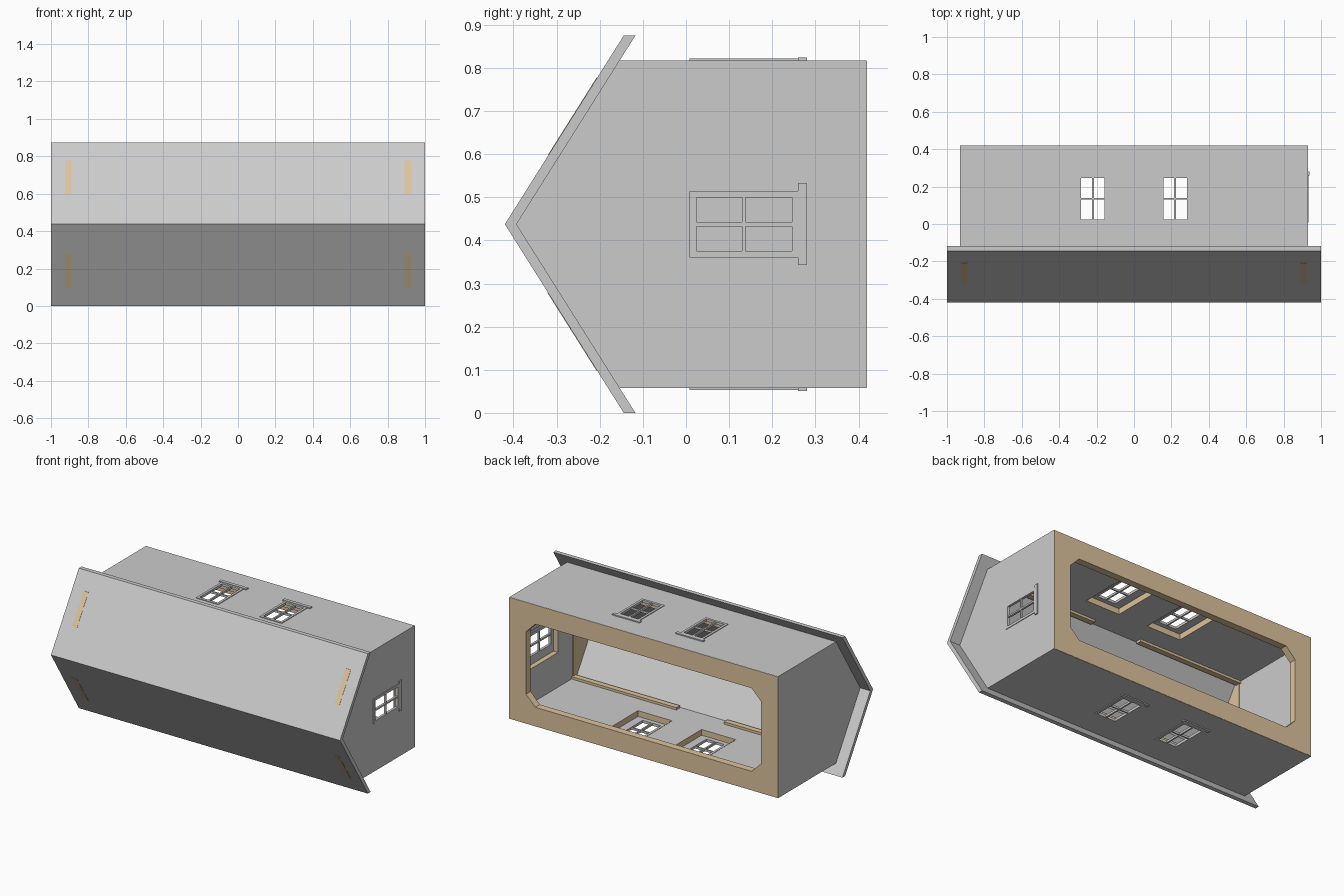
import bpy, bmesh
from mathutils import Matrix, Vector

if "Cube" in bpy.data.objects:
    bpy.data.objects.remove(bpy.data.objects["Cube"])

TAN = bpy.data.materials.new("wood")
TAN.diffuse_color = (0.72, 0.55, 0.34, 1)
TAN.use_nodes = True
TAN.node_tree.nodes["Principled BSDF"].inputs["Base Color"].default_value = TAN.diffuse_color
MID = 0.4375          # ridge height in z
WALL = 0.38           # half depth of the house in z
END = 0.93            # half length in x
SLOPE = 0.63
SIDE_Y = -0.155       # where wall meets roof


def prism(name, pts, a, b, mat=None, axis='x'):
    """Extrude a closed profile from a to b: (y,z) along x, or (x,z) along y."""
    put = (lambda p, t: (t, p[0], p[1])) if axis == 'x' else (lambda p, t: (p[0], t, p[1]))
    bm = bmesh.new()
    lo = [bm.verts.new(put(p, a)) for p in pts]
    hi = [bm.verts.new(put(p, b)) for p in pts]
    bm.faces.new(lo)
    bm.faces.new(hi)
    for i in range(len(pts)):
        j = (i + 1) % len(pts)
        bm.faces.new((lo[i], lo[j], hi[j], hi[i]))
    bmesh.ops.recalc_face_normals(bm, faces=bm.faces[:])
    me = bpy.data.meshes.new(name)
    bm.to_mesh(me)
    bm.free()
    ob = bpy.data.objects.new(name, me)
    bpy.context.collection.objects.link(ob)
    if mat:
        me.materials.append(mat)
    return ob


def box(name, x, y, z, mat=None):
    (x0, x1), (y0, y1), (z0, z1) = x, y, z
    return prism(name, [(y0, z0), (y1, z0), (y1, z1), (y0, z1)], x0, x1, mat)


def cut(ob, cutter):
    m = ob.modifiers.new("cut", 'BOOLEAN')
    m.operation, m.solver, m.object = 'DIFFERENCE', 'EXACT', cutter
    bpy.context.view_layer.objects.active = ob
    bpy.ops.object.modifier_apply(modifier=m.name)
    bpy.data.objects.remove(cutter)


# hollow wall shell with gables, open at the base
shell = prism("walls", [(0.418, MID - WALL), (SIDE_Y, MID - WALL), (-0.395, MID),
                        (SIDE_Y, MID + WALL), (0.418, MID + WALL)], -END, END)
IN = WALL - 0.045
cut(shell, box("cutter", (-0.89, 0.89), (-0.6, 0.6), (MID - IN, MID + IN)))

# base plate with chamfered opening
plate = box("base_plate", (-0.929, 0.929), (0.375, 0.42), (MID - 0.379, MID + 0.379), TAN)
X, Z, C = 0.813, 0.26, 0.065
octagon = [(X, Z - C), (X - C, Z), (C - X, Z), (-X, Z - C),
           (-X, C - Z), (C - X, -Z), (X - C, -Z), (X, C - Z)]
cut(plate, prism("cutter", [(x, z + MID) for x, z in octagon], 0.2, 0.6, axis='y'))

# roof slopes, through tabs, eave strips
for s, tag in ((1, "upper"), (-1, "lower")):
    def slope(z0, z1, y0, y1):
        return [(y0 + SLOPE * z0, MID + s * z0), (y0 + SLOPE * z1, MID + s * z1),
                (y1 + SLOPE * z1, MID + s * z1), (y1 + SLOPE * z0, MID + s * z0)]
    prism("roof_" + tag, slope(0, MID, -0.42, -0.393), -1, 1)
    for e in (-1, 1):
        prism("roof_tab_" + tag, slope(0.16, 0.34, -0.4215, -0.4), e * 0.89, e * 0.925, TAN)
        zz = sorted((MID + s * (IN + 0.002), MID + s * (IN - 0.015)))
        box("eave_strip_" + tag, sorted((e * 0.165, e * 0.89)), (SIDE_Y - 0.02, SIDE_Y + 0.015),
            zz, TAN)

# gable linings
for e in (-1, 1):
    prism("gable_lining", [(-0.15, MID - IN), (-0.185, MID - IN), (-0.394, MID),
                           (-0.185, MID + IN), (-0.15, MID + IN)], e * 0.885, e * 0.9, TAN)


def window(frame, depth):
    """Window in wall space: u along wall, y, w outward from the wall face."""
    def wbox(name, u, y, w, mat=None):
        ob = box(name, u, y, w, mat)
        ob.data.transform(frame)
        if frame.determinant() < 0:
            ob.data.flip_normals()
        return ob
    H, Y0, Y1 = 0.0775, 0.008, 0.262
    # deep inner recess, then the opening through the outer skin
    cut(shell, wbox("cutter", (-0.12, 0.12), (-0.01, 0.28), (-0.2, -0.01)))
    cut(shell, wbox("cutter", (-H + 0.01, H - 0.01), (Y0 + 0.01, Y1 - 0.01), (-0.2, 0.1)))
    # recess lining
    w = (-depth - 0.001, -0.01)
    for u in ((-0.1205, -0.117), (0.117, 0.1205)):
        wbox("window_reveal", u, (-0.01, 0.28), w, TAN)
    for y in ((-0.0105, -0.007), (0.277, 0.2805)):
        wbox("window_reveal", (-0.12, 0.12), y, w, TAN)
    # frame, glazing bars and sill
    w = (-0.012, 0.004)
    for u in ((-H, -H + 0.015), (H - 0.015, H)):
        wbox("window_frame", u, (Y0, Y1), w)
    for y in ((Y0, Y0 + 0.016), (Y1 - 0.016, Y1)):
        wbox("window_frame", (-H, H), y, w)
    wbox("glazing_bar", (-0.005, 0.005), (Y0, Y1), (-0.011, 0.002))
    wbox("glazing_bar", (-H, H), (0.13, 0.138), (-0.011, 0.002))
    wbox("window_sill", (-0.095, 0.095), (0.26, 0.281), (-0.005, 0.007))


# two windows on each long wall, one on the right end
for x in (-0.22, 0.22):
    for s in (1, -1):
        window(Matrix.Translation((x, 0, MID + s * WALL)) @ Matrix.Diagonal((1, 1, s, 1)), 0.045)
swap = Matrix(((0, 0, 1, 0), (0, 1, 0, 0), (1, 0, 0, 0), (0, 0, 0, 1)))
window(Matrix.Translation((END, 0, MID)) @ swap, 0.04)
